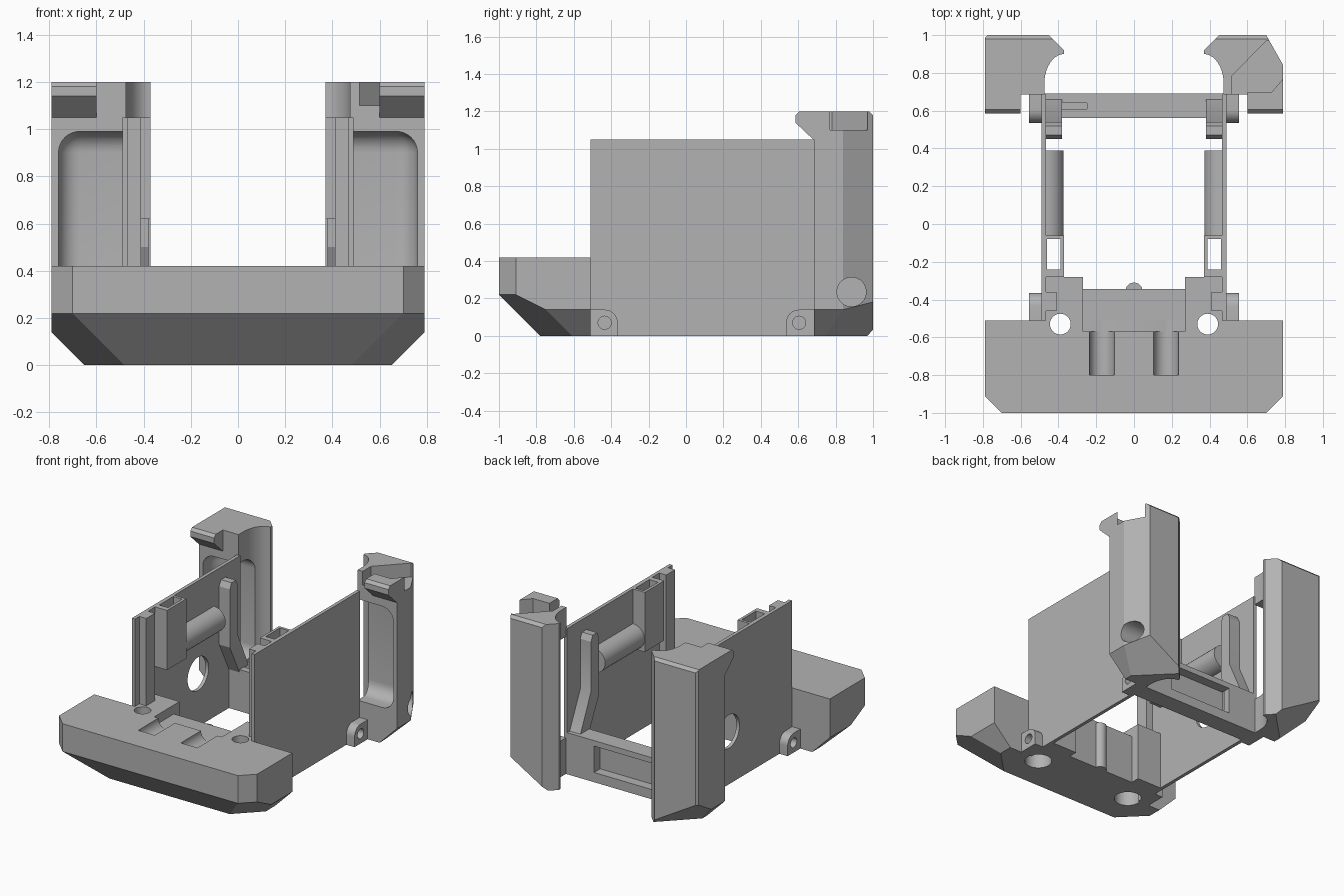
import bpy, bmesh, math
from mathutils import Vector

if "Cube" in bpy.data.objects:
    bpy.data.objects.remove(bpy.data.objects["Cube"], do_unlink=True)

grey = bpy.data.materials.new("plain grey")
grey.use_nodes = True
grey.diffuse_color = (0.45, 0.45, 0.45, 1)
grey.node_tree.nodes["Principled BSDF"].inputs["Base Color"].default_value = (0.45, 0.45, 0.45, 1)


def finish(name, bm):
    bmesh.ops.recalc_face_normals(bm, faces=bm.faces)
    mesh = bpy.data.meshes.new(name)
    bm.to_mesh(mesh)
    bm.free()
    mesh.materials.append(grey)
    obj = bpy.data.objects.new(name, mesh)
    bpy.context.scene.collection.objects.link(obj)
    return obj


def prism(name, pts, axis, lo, hi, planes=()):
    """Extrude a 2D outline along an axis, then slice off the outside of each plane."""
    place = {"x": lambda a, b, t: (t, a, b),
             "y": lambda a, b, t: (a, t, b),
             "z": lambda a, b, t: (a, b, t)}[axis]
    bm = bmesh.new()
    face = bm.faces.new([bm.verts.new(place(a, b, lo)) for a, b in pts])
    top = bmesh.ops.extrude_face_region(bm, geom=[face])["geom"]
    shift = Vector(place(0, 0, hi - lo))
    bmesh.ops.translate(bm, vec=shift, verts=[v for v in top if isinstance(v, bmesh.types.BMVert)])
    for co, normal in planes:
        geom = bm.verts[:] + bm.edges[:] + bm.faces[:]
        bmesh.ops.bisect_plane(bm, geom=geom, plane_co=co, plane_no=normal, clear_outer=True)
        rim = [e for e in bm.edges if e.is_boundary]
        if rim:
            bmesh.ops.holes_fill(bm, edges=rim)
    return finish(name, bm)


def box(name, x, y, z):
    x = sorted(x)
    return prism(name, [(x[0], y[0]), (x[1], y[0]), (x[1], y[1]), (x[0], y[1])], "z", z[0], z[1])


def tube(name, a, b, radius, axis, lo, hi):
    ring = [2 * math.pi * i / 40 for i in range(40)]
    return prism(name, [(a + radius * math.cos(t), b + radius * math.sin(t)) for t in ring], axis, lo, hi)


def apply_modifiers(obj):
    graph = bpy.context.evaluated_depsgraph_get()
    mesh = bpy.data.meshes.new_from_object(obj.evaluated_get(graph))
    obj.modifiers.clear()
    obj.data = mesh


def cut(obj, *cutters):
    for c in cutters:
        mod = obj.modifiers.new("cut", "BOOLEAN")
        mod.operation, mod.solver, mod.object = "DIFFERENCE", "EXACT", c
        apply_modifiers(obj)
        bpy.data.objects.remove(c, do_unlink=True)


def bevel(obj, width):
    mod = obj.modifiers.new("round", "BEVEL")
    mod.width, mod.segments = width, 8
    apply_modifiers(obj)


def mirrored(pts, s):
    return [(s * a, b) for a, b in pts]


# Front bumper with sloped underside
slopes = [((0, -1, 0.22), (0, -1, -1))]
for s in (-1, 1):
    slopes += [((s * 0.79, 0, 0.14), (s, 0, -1)), ((s * 0.70, -1, 0.22), (s, -1, -2))]
outline = [(-0.79, -0.51), (-0.79, -0.91), (-0.70, -1), (0.70, -1), (0.79, -0.91), (0.79, -0.51)]
bumper = prism("front_bumper", outline, "z", 0, 0.42, slopes)
cut(bumper, box("notch", (-0.27, 0.27), (-0.57, -0.4), (0.355, 0.6)))
for s in (-1, 1):
    cut(bumper, tube("pocket", s * 0.17, 0.42, 0.066, "y", -0.80, -0.5),
        tube("bolt", s * 0.39, -0.53, 0.055, "z", -0.1, 0.6),
        tube("counterbore", s * 0.39, -0.53, 0.09, "z", -0.1, 0.2))

# Cross members joining the two walls
box("front_cross_member", (-0.27, 0.27), (-0.512, -0.345), (0, 0.355))
tube("front_cross_rib", 0, -0.355, 0.045, "z", 0, 0.34)
rear = box("rear_cross_member", (-0.48, 0.48), (0.56, 0.69), (0, 0.3))
cut(rear, box("step", (-0.25, 0.25), (0.62, 0.8), (0.07, 0.26)),
    box("slot", (-0.46, -0.25), (0.61, 0.64), (0.1, 0.5)))

for s in (-1, 1):
    side = "left" if s > 0 else "right"

    # Side wall; only the right one has a round opening
    wall = box(side + "_wall", (s * 0.465, s * 0.49), (-0.51, 0.69), (0, 1.05))
    if s < 0:
        cut(wall, tube("opening", 0.21, 0.38, 0.12, "x", -0.6, -0.4))

    # Corner block, columns and bracket inside the front end
    block = box(side + "_corner_block", (s * 0.27, s * 0.47), (-0.512, -0.28), (0, 0.42))
    cut(block, tube("bolt", s * 0.39, -0.53, 0.055, "z", -0.1, 0.6),
        tube("counterbore", s * 0.39, -0.53, 0.09, "z", -0.1, 0.2))
    box(side + "_front_column", (s * 0.41, s * 0.47), (-0.46, -0.36), (0.4, 1.05))
    bracket = box(side + "_bracket", (s * 0.37, s * 0.47), (-0.28, -0.06), (0.62, 1.05))
    cut(bracket, box("hole", (s * 0.39, s * 0.46), (-0.24, -0.08), (0.5, 1.2)))

    # Rounded rail along the wall
    arc = [math.pi * i / 16 - math.pi / 2 for i in range(17)]
    rail = [(s * (0.467 - 0.095 * math.cos(t)), 0.71 + 0.09 * math.sin(t)) for t in arc]
    prism(side + "_rail", rail, "y", -0.07, 0.39)

    # Upright guide bending back to the rear cross member
    guide = [(0.45, 0.92), (0.47, 0.96), (0.52, 0.96), (0.54, 0.92), (0.54, 0.56),
             (0.66, 0.30), (0.56, 0.28), (0.45, 0.50)]
    prism(side + "_guide", guide, "x", *sorted((s * 0.38, s * 0.47)))

    # Screw bosses, rounded on the corner facing the middle
    for name, edge, d in (("front", -0.515, 1), ("rear", 0.685, -1)):
        turn = [math.pi / 2 * i / 8 for i in range(9)]
        shape = [(edge, 0), (edge, 0.14)]
        shape += [(edge + d * (0.08 + 0.07 * math.sin(t)), 0.07 + 0.07 * math.cos(t)) for t in turn]
        shape += [(edge + d * 0.15, 0)]
        boss = prism(f"{side}_{name}_boss", shape, "x", *sorted((s * 0.48, s * 0.555)))
        cut(boss, tube("screw_hole", edge + d * 0.08, 0.07, 0.035, "x", -0.6, 0.6))

    # Rear post: concave inner side, sloped foot
    hollow = [(0.475 - 0.105 * (1 - math.cos(t)), 0.74 + 0.16 * math.sin(t))
              for t in [math.pi / 2 * i / 10 for i in range(11)]]
    outer = [(0.45, 1.0)]
    outer += [(0.70, 1.0), (0.79, 0.84)] if s > 0 else [(0.775, 1.0), (0.79, 0.985)]
    post_outline = [(0.475, 0.685)] + hollow + [(0.37, 0.92)] + outer + [(0.79, 0.685)]
    foot = [((s * 0.79, 0, 0.14), (s, 0, -1)), ((s * 0.79, 0.84, 0.14), (s, 1, -1.7)),
            ((0, 1, 0.03), (0, 1, -1)), ((0, 1, 1.18), (0, 1, 1))]
    post = prism(side + "_rear_post", mirrored(post_outline, s), "z", 0, 1.2, foot)

    # Rounded cavity in the post, breaking through its inner side
    cavity = box("cavity", (s * 0.30, s * 0.76), (0.45, 0.84), (0.26, 0.99))
    bevel(cavity, 0.09)
    cut(post, cavity)
    if s > 0:
        recess = [(0.515, 0.6), (0.515, 0.78), (0.70, 0.97), (0.9, 0.97), (0.9, 0.77),
                  (0.79, 0.77), (0.73, 0.70), (0.60, 0.70), (0.60, 0.6)]
        cut(post, prism("recess", recess, "z", 1.1, 1.3),
            tube("side_bore", 0.885, 0.235, 0.078, "x", 0.62, 0.9))

    # Overhanging lip at the top of the post
    lip = [(0.70, 1.2), (0.605, 1.2), (0.585, 1.18), (0.585, 1.14), (0.68, 1.05), (0.70, 1.05)]
    prism(side + "_post_lip", lip, "x", *sorted((s * 0.60, s * 0.79)))

# Smooth the round surfaces, keep hard edges
bpy.ops.object.select_all(action="DESELECT")
for obj in bpy.context.scene.objects:
    if obj.type == "MESH":
        obj.select_set(True)
        bpy.context.view_layer.objects.active = obj
bpy.ops.object.shade_smooth_by_angle(angle=math.radians(25))
